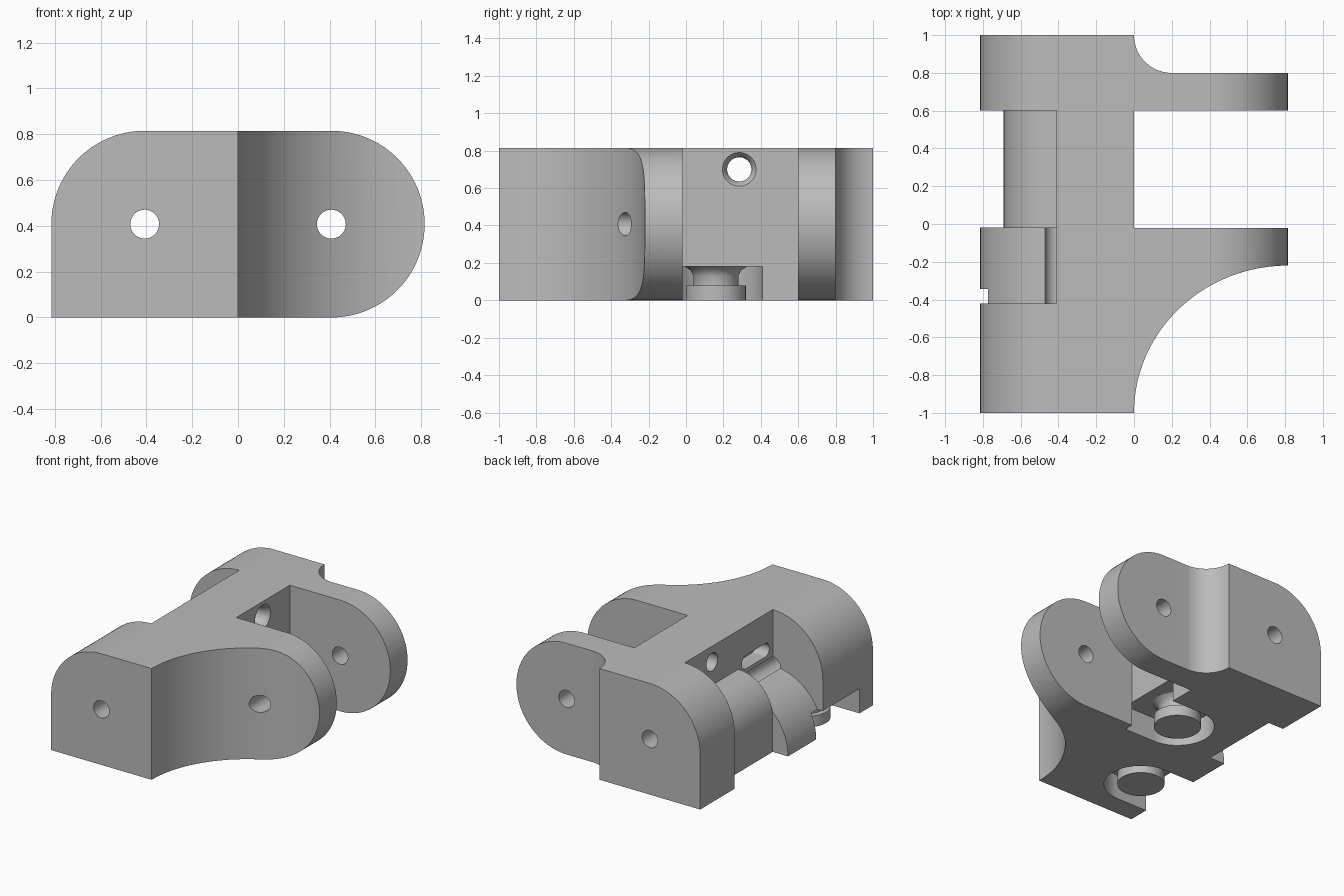
import bpy, bmesh
from math import sin, cos, pi, radians
from mathutils import Vector

cube = bpy.data.objects.get("Cube")
if cube:
    bpy.data.objects.remove(cube, do_unlink=True)

grey = bpy.data.materials.new("plain grey")
grey.use_nodes = True
colour = (0.5, 0.5, 0.5, 1)
grey.diffuse_color = colour
grey.node_tree.nodes["Principled BSDF"].inputs["Base Color"].default_value = colour

HALF = 0.815          # half width and also full height
R = HALF / 2          # hinge axis height and lug radius
GAP_FRONT, GAP_BACK = -0.02, 0.6


def arc(cx, cy, rx, start, end, n=24, ry=None):
    ry = rx if ry is None else ry
    angles = [radians(start + (end - start) * i / n) for i in range(n + 1)]
    return [(cx + rx * cos(a), cy + ry * sin(a)) for a in angles]


def circle(cx, cy, r, n=40):
    return arc(cx, cy, r, 0, 360, n)[:-1]


def rect(x0, y0, x1, y1):
    return [(x0, y0), (x1, y0), (x1, y1), (x0, y1)]


def finish(name, bm):
    bmesh.ops.recalc_face_normals(bm, faces=bm.faces)
    mesh = bpy.data.meshes.new(name)
    bm.to_mesh(mesh)
    bm.free()
    mesh.materials.append(grey)
    ob = bpy.data.objects.new(name, mesh)
    bpy.context.collection.objects.link(ob)
    return ob


def prism(name, outline, axis, low, high):
    """Extrude a 2D outline along one axis."""
    place = {"x": lambda p, d: (d, p[0], p[1]),
             "y": lambda p, d: (p[0], d, p[1]),
             "z": lambda p, d: (p[0], p[1], d)}[axis]
    bm = bmesh.new()
    face = bm.faces.new([bm.verts.new(place(p, low)) for p in outline])
    grown = bmesh.ops.extrude_face_region(bm, geom=[face], use_keep_orig=True)
    shift = Vector(place((0, 0), high - low))
    bmesh.ops.translate(bm, vec=shift, verts=[
        g for g in grown["geom"] if isinstance(g, bmesh.types.BMVert)])
    return finish(name, bm)


def lathe(name, profile, centre, axis="z", steps=48):
    """Turn (radius, offset) points around an axis."""
    bm = bmesh.new()
    turn = Vector((1, 0, 0)) if axis == "x" else Vector((0, 0, 1))
    spot = (lambda r, h: (h, r, 0)) if axis == "x" else (lambda r, h: (r, 0, h))
    verts = [bm.verts.new(Vector(spot(r, h)) + Vector(centre)) for r, h in profile]
    edges = [bm.edges.new(pair) for pair in zip(verts, verts[1:])]
    bmesh.ops.spin(bm, geom=verts + edges, cent=centre, axis=turn,
                   angle=2 * pi, steps=steps)
    bmesh.ops.remove_doubles(bm, verts=bm.verts, dist=0.0001)
    return finish(name, bm)


def combine(target, tool, operation):
    mod = target.modifiers.new("shape", "BOOLEAN")
    mod.operation, mod.solver, mod.object = operation, "EXACT", tool
    graph = bpy.context.evaluated_depsgraph_get()
    mesh = bpy.data.meshes.new_from_object(target.evaluated_get(graph))
    target.modifiers.clear()
    target.data = mesh
    bpy.data.objects.remove(tool, do_unlink=True)


# Body: plan outline with two lugs and concave blends
plan = [(-0.9, -1), *arc(HALF, -1, HALF, 180, 90, 40, ry=0.78), (0.9, -0.22),
        (0.9, GAP_FRONT), (0, GAP_FRONT), (0, GAP_BACK), (0.9, GAP_BACK),
        (0.9, 0.8), *arc(0.2, 1, 0.2, 270, 180), (-0.9, 1)]
body = prism("hinge_body", plan, "z", -0.1, 0.9)

# Side profile: round right end, one round upper left corner
side = [(-HALF, 0), *arc(R, R, R, -90, 90, 48), *arc(-R, R, R, 90, 180)]
combine(body, prism("side_profile", side, "y", -1.1, 1.1), "INTERSECT")

# Knuckle gap, then the two lower rounded knuckles inside it
combine(body, prism("gap", rect(-1, -0.42, -0.41, GAP_BACK), "z", -0.1, 1), "DIFFERENCE")
tall = [(-0.35, 0), (-0.35, 0.53), *arc(-0.41, 0.25, 0.28, 90, 180), (-0.69, 0)]
combine(body, prism("tall_knuckle", tall, "y", GAP_FRONT, 0.63), "UNION")
low = [(-0.35, 0), (-0.35, 0.404), *arc(-0.41, 0, 0.404, 90, 180)]
combine(body, prism("low_knuckle", low, "y", -0.45, GAP_FRONT + 0.001), "UNION")

# Hinge pin holes along the depth
for x in (-R, R):
    combine(body, prism("pin_hole", circle(x, R, 0.063), "y", -1.2, 1.2), "DIFFERENCE")

# Cross hole with a flared mouth
flare = [(0, 0.05), (0.09, 0.05), (0.09, 0), (0.072, -0.02), (0.065, -0.05),
         (0.065, -0.9), (0, -0.9)]
combine(body, lathe("cross_hole", flare, (0, 0.285, 0.7), "x"), "DIFFERENCE")

# Blind slot in the wall of the knuckle gap
slot = arc(-0.33, 0.55, 0.05, -90, 90, 12)[::-1]
slot = arc(-0.11, 0.55, 0.05, -90, 90, 12) + arc(-0.33, 0.55, 0.05, 90, 270, 12)
combine(body, prism("wall_slot", slot, "x", -0.5, -0.3), "DIFFERENCE")

# Round ended pockets in the underside
right_pocket = [*arc(-0.25, 0.16, 0.25, 90, 270, 32), (0, -0.09),
                (0, GAP_FRONT), (0.05, GAP_FRONT), (0.05, 0.41)]
left_pocket = [*arc(-0.56, -0.595, 0.25, -90, 90, 32), (-0.9, -0.345), (-0.9, -0.845)]
for outline in (right_pocket, left_pocket):
    combine(body, prism("pocket", outline, "z", -0.1, 0.18), "DIFFERENCE")

# Mushroom shaped studs hanging in the pockets
stud = [(0, 0), (0.16, 0), (0.16, 0.08), (0.12, 0.08), (0.12, 0.13),
        (0.135, 0.16), (0.165, 0.18), (0.165, 0.19), (0, 0.19)]
studs = [lathe("right_stud", stud, (-0.25, 0.16, 0)),
         lathe("left_stud", stud, (-0.56, -0.595, 0))]

# Smooth the curves, keep the edges sharp
bpy.ops.object.select_all(action="DESELECT")
for ob in [body, *studs]:
    ob.select_set(True)
bpy.context.view_layer.objects.active = body
bpy.ops.object.shade_smooth_by_angle(angle=radians(30))
